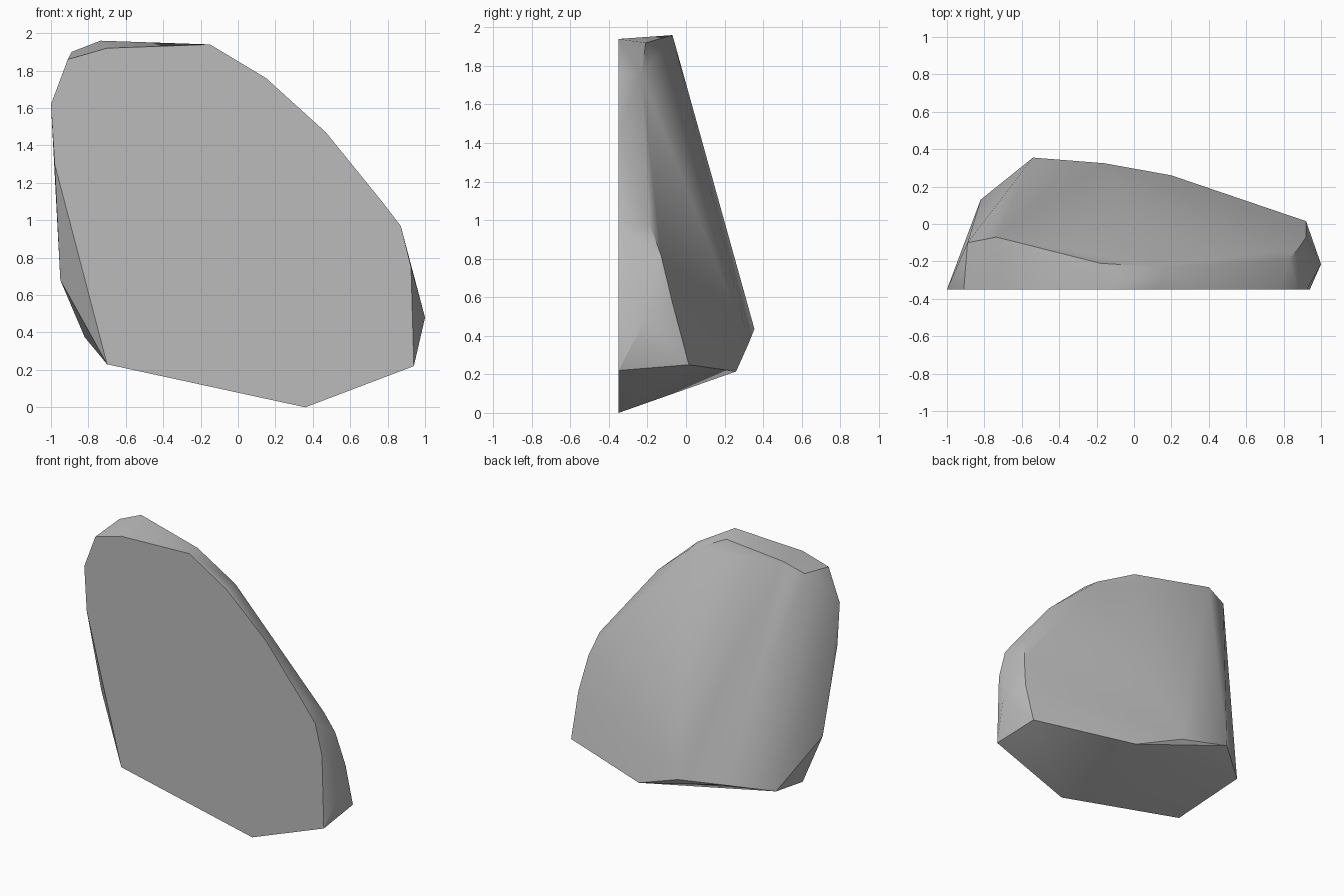
import bpy
import bmesh
import math

FRONT_Y = -0.35

# Remove the default cube if present
default_cube = bpy.data.objects.get("Cube")
if default_cube:
    bpy.data.objects.remove(default_cube, do_unlink=True)


def make_material(name, colour):
    material = bpy.data.materials.new(name)
    material.use_nodes = True
    material.diffuse_color = colour
    shader = next(n for n in material.node_tree.nodes if n.type == "BSDF_PRINCIPLED")
    shader.inputs["Base Color"].default_value = colour
    return material


def make_hull(name, points, material):
    """Wrap the points in a faceted convex stone and merge coplanar faces."""
    bm = bmesh.new()
    for point in points:
        bm.verts.new(point)
    hull = bmesh.ops.convex_hull(bm, input=bm.verts[:])
    unused = set(hull["geom_interior"]) | set(hull["geom_unused"])
    loose = [v for v in unused if isinstance(v, bmesh.types.BMVert)]
    bmesh.ops.delete(bm, geom=loose, context="VERTS")
    bmesh.ops.dissolve_limit(bm, angle_limit=math.radians(1),
                             verts=bm.verts[:], edges=bm.edges[:])
    bmesh.ops.recalc_face_normals(bm, faces=bm.faces[:])
    mesh = bpy.data.meshes.new(name)
    bm.to_mesh(mesh)
    bm.free()
    mesh.materials.append(material)
    stone = bpy.data.objects.new(name, mesh)
    bpy.context.collection.objects.link(stone)
    return stone


# Flat front outline (x, z)
front_outline = [
    (-1, 1.62), (-.91, 1.86), (-.7, 1.92), (-.15, 1.94), (.15, 1.76),
    (.47, 1.47), (.77, 1.1), (.87, .97), (.925, .75), (.94, .22),
    (.36, 0), (-.7, .23), (-.98, 1.3),
]

# Corners of the sloping back (x, y, z)
top_ridge = [(-.89, -.1, 1.9), (-.735, -.07, 1.96), (-.18, -.21, 1.92), (.14, -.23, 1.75)]
left_edge = [(.83, -.19, .98), (.88, -.13, .82), (.92, -.07, .57), (1, -.215, .48)]
lower_edge = [(.92, .015, .25), (.2, .26, .215), (-.16, .325, .36), (-.54, .355, .435)]
right_edge = [(-.82, .13, .375), (-.95, -.225, .68)]

# Stone shard
points = [(x, FRONT_Y, z) for x, z in front_outline]
points += top_ridge + left_edge + lower_edge + right_edge
grey = make_material("stone grey", (0.5, 0.5, 0.5, 1))
shard = make_hull("stone_shard", points, grey)

# Soft shading across shallow facets, crisp at the sharp ones
bpy.ops.object.select_all(action="DESELECT")
shard.select_set(True)
bpy.context.view_layer.objects.active = shard
bpy.ops.object.shade_smooth_by_angle(angle=math.radians(30))
